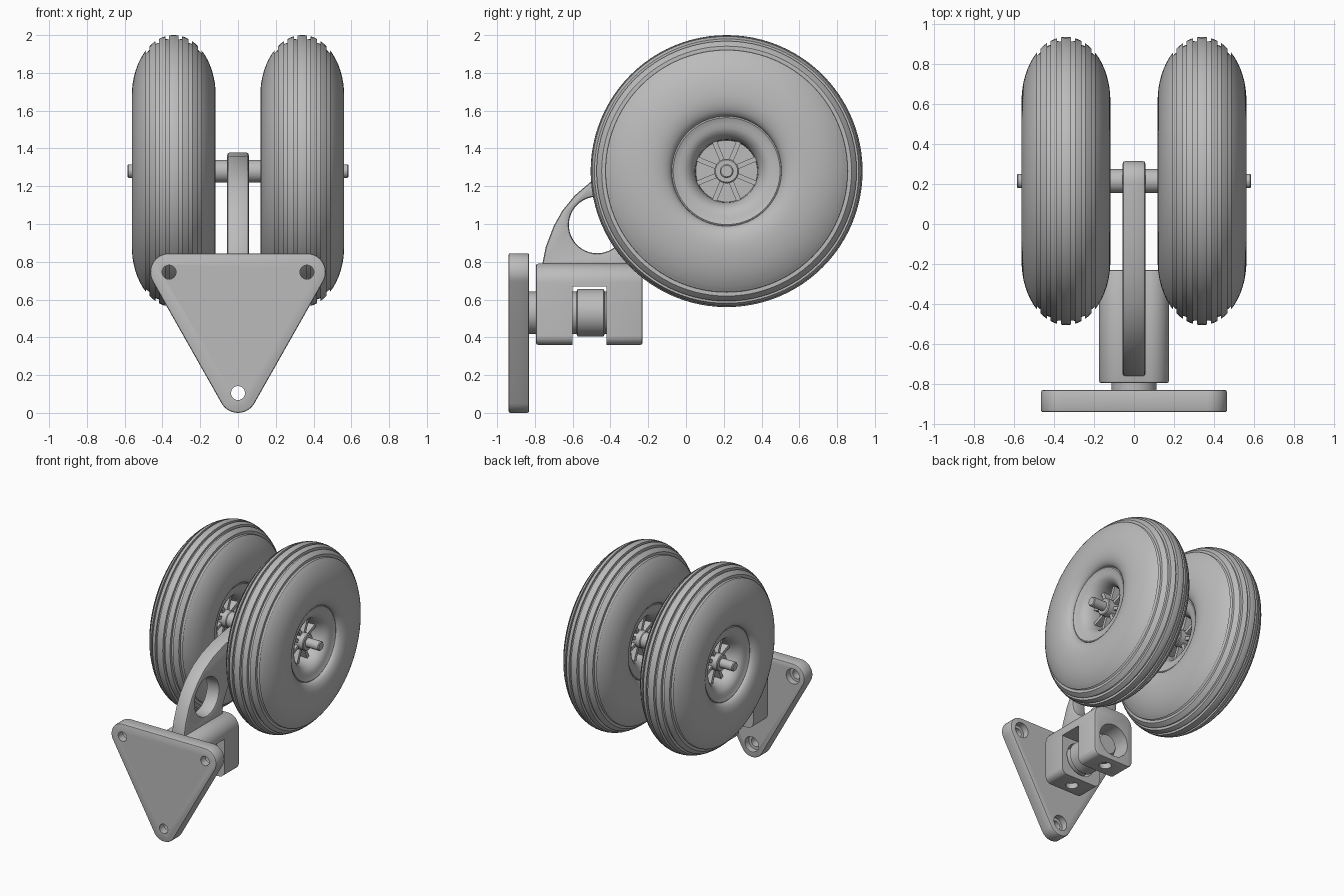
import bpy, bmesh
from math import sin, cos, pi, sqrt, radians
from mathutils import Matrix, Vector

if "Cube" in bpy.data.objects:
    bpy.data.objects.remove(bpy.data.objects["Cube"], do_unlink=True)

grey = bpy.data.materials.new("grey_metal")
grey.use_nodes = True
COL = (0.5, 0.5, 0.5, 1)
grey.diffuse_color = COL
grey.node_tree.nodes["Principled BSDF"].inputs["Base Color"].default_value = COL

HUB_Y, HUB_Z, WHEEL_X, PIN_Z = 0.215, 1.28, 0.34, 0.53


def finish(bm, name):
    bmesh.ops.remove_doubles(bm, verts=bm.verts, dist=1e-5)
    bmesh.ops.recalc_face_normals(bm, faces=bm.faces)
    me = bpy.data.meshes.new(name)
    bm.to_mesh(me)
    bm.free()
    me.materials.append(grey)
    ob = bpy.data.objects.new(name, me)
    bpy.context.collection.objects.link(ob)
    return ob


def select(ob):
    bpy.ops.object.select_all(action='DESELECT')
    ob.select_set(True)
    bpy.context.view_layer.objects.active = ob


def smooth(ob, angle=32):
    select(ob)
    bpy.ops.object.shade_smooth_by_angle(angle=radians(angle))


def lathe(name, profile, axis='X', loc=(0, 0, 0), steps=96):
    """Spin (along, radius) points round an axis."""
    bm = bmesh.new()
    i = 'XYZ'.index(axis)
    direction = Vector([float(k == i) for k in range(3)])
    out = Vector((0, 0, 1)) if axis != 'Z' else Vector((1, 0, 0))
    vs = [bm.verts.new(direction * a + out * r) for a, r in profile]
    es = [bm.edges.new(p) for p in zip(vs, vs[1:])]
    bmesh.ops.spin(bm, geom=vs + es, axis=direction, cent=(0, 0, 0),
                   angle=2 * pi, steps=steps)
    ob = finish(bm, name)
    ob.data.transform(Matrix.Translation(loc))
    return ob


def rod(name, a, b, r, axis, loc, c=0.006):
    return lathe(name, [(a, 0), (a, r - c), (a + c, r), (b - c, r), (b, r - c), (b, 0)],
                 axis, loc, 48)


def prism(name, outline, a, b, axis):
    """Extrude an outline along X (points y, z) or Y (points x, z)."""
    bm = bmesh.new()
    place = (lambda p, t: (t, *p)) if axis == 'X' else (lambda p, t: (p[0], t, p[1]))
    f = bm.faces.new([bm.verts.new(place(p, a)) for p in outline])
    new = bmesh.ops.extrude_face_region(bm, geom=[f])["geom"]
    bmesh.ops.translate(bm, verts=[g for g in new if isinstance(g, bmesh.types.BMVert)],
                        vec=place((0, 0), b - a))
    return finish(bm, name)


def arc(cx, cy, r, a0, a1, n=12):
    return [(cx + r * cos(radians(a0 + (a1 - a0) * i / n)),
             cy + r * sin(radians(a0 + (a1 - a0) * i / n))) for i in range(n + 1)]


def modify(ob, kind, **props):
    m = ob.modifiers.new(kind.title(), kind)
    for k, v in props.items():
        setattr(m, k, v)
    select(ob)
    bpy.ops.object.modifier_apply(modifier=m.name)


def cut(ob, cutters):
    for c in cutters:
        modify(ob, 'BOOLEAN', object=c, operation='DIFFERENCE', solver='EXACT')
        bpy.data.objects.remove(c, do_unlink=True)


def bevel(ob, width):
    modify(ob, 'BEVEL', width=width, segments=2, limit_method='ANGLE',
           angle_limit=radians(40))


# Tyre section: rounded sidewall and crown, with square tread grooves
def crown(w):
    return 0.40 + 0.32 * sqrt(max(0, 1 - (w / 0.222) ** 2))


half = [(0, 0.72), (0.012, crown(0.012))]
for g in (0.035, 0.087, 0.137):
    a, b = g - 0.009, g + 0.009
    half += [(a, crown(a)), (a, crown(a) - 0.02), (b, crown(b) - 0.015), (b, crown(b)),
             (b + 0.015, crown(b + 0.015))]
half += [(0.222 * cos(radians(t)), 0.40 + 0.32 * sin(radians(t))) for t in range(42, -1, -6)]
half += [(0.222 - 0.055 * (1 - cos(radians(t))), 0.40 - 0.11 * sin(radians(t)))
         for t in range(15, 91, 15)]
tyre = [(-w, r) for w, r in reversed(half[1:])] + half

# Rim: raised lip, rounded dish, flat web
dish = [(0.15, 0.295), (0.172, 0.29), (0.176, 0.283), (0.172, 0.275), (0.165, 0.25)]
dish += [(0.06 + 0.105 * cos(radians(t)), 0.25 - 0.085 * sin(radians(t)))
         for t in range(15, 91, 15)]
dish += [(0.03, 0.163), (0.03, 0)]
rim = [(-w, r) for w, r in reversed(dish[:-1])]
rim = [(-0.03, 0)] + rim[::1][0:] + dish

for side, sx in (("left", 1), ("right", -1)):
    centre = (sx * WHEEL_X, HUB_Y, HUB_Z)
    smooth(lathe(side + "_tyre", tyre, 'X', centre))
    smooth(lathe(side + "_rim", rim, 'X', centre))
    smooth(rod(side + "_hub", -0.13, 0.13, 0.065, 'X', centre))
    # Eight radial ribs on both sides of the web
    bm = bmesh.new()
    for k in range(8):
        turn = Matrix.Rotation(k * pi / 4 + pi / 8, 4, 'X')
        bmesh.ops.create_cube(bm, size=1, matrix=Matrix.Translation(centre) @ turn
                              @ Matrix.Translation((0, 0, 0.11))
                              @ Matrix.Diagonal((0.17, 0.026, 0.12, 1)))
    finish(bm, side + "_rim_ribs")

# Axle
hub = (0, HUB_Y, HUB_Z)
smooth(rod("axle", -0.585, 0.585, 0.036, 'X', hub))
smooth(rod("axle_sleeve", -0.22, 0.22, 0.06, 'X', hub))

# Curved arm with a round opening
outline = [(-0.76, 0.70), (-0.76, 0.79), (-0.742, 0.88), (-0.70, 0.99), (-0.655, 1.07),
           (-0.59, 1.15), (-0.5, 1.227), (-0.39, 1.285), (-0.25, 1.33), (-0.08, 1.36)]
outline += arc(HUB_Y, HUB_Z, 0.1, 95, -75)
outline += [(0.06, 1.14), (-0.09, 1.07), (-0.2, 0.97), (-0.26, 0.86), (-0.28, 0.70)]
arm = prism("arm", outline, -0.057, 0.057, 'X')
cut(arm, [lathe("opening", [(-0.2, 0), (-0.2, 0.15), (0.2, 0.15), (0.2, 0)],
                'X', (0, -0.47, 0.995), 48)])
bevel(arm, 0.014)
smooth(arm)

# Housing: rounded block, bored lengthwise, with a side slot and bottom holes
section = (arc(0.075, 0.69, 0.1, 0, 90) + arc(-0.075, 0.69, 0.1, 90, 180)
           + arc(-0.125, 0.41, 0.05, 180, 270) + arc(0.125, 0.41, 0.05, 270, 360))
housing = prism("housing", section, -0.795, -0.23, 'Y')
bevel(housing, 0.012)
slot = [(-0.60, 0.2), (-0.42, 0.2), (-0.42, 0.67), (-0.60, 0.67)]
cut(housing, [prism("slot", slot, -0.4, 0.4, 'X'),
              rod("bore", -0.75, -0.1, 0.13, 'Y', (0, 0, PIN_Z))]
    + [rod("bottom_hole", 0.2, PIN_Z, 0.045, 'Z', (0, y, 0)) for y in (-0.7, -0.325)])
smooth(housing)

# Swivel pin with collars
pin = [(-0.85, 0), (-0.85, 0.112), (-0.62, 0.112), (-0.58, 0.112), (-0.574, 0.125),
       (-0.436, 0.125), (-0.43, 0.112), (-0.36, 0.112), (-0.36, 0.085), (-0.31, 0.085),
       (-0.30, 0.075), (-0.30, 0)]
smooth(lathe("swivel_pin", pin, 'Y', (0, 0, PIN_Z), 64))

# Mounting plate: rounded triangle with counterbored holes
holes = [(0.365, 0.745), (-0.365, 0.745), (0, 0.105)]
plate = prism("mounting_plate", arc(0.365, 0.745, 0.1, -30, 90)
              + arc(-0.365, 0.745, 0.1, 90, 210) + arc(0, 0.1, 0.1, 210, 330),
              -0.94, -0.83, 'Y')
bevel(plate, 0.01)
for x, z in holes:
    step = [(-1.0, 0), (-1.0, 0.037), (-0.88, 0.037), (-0.88, 0.06), (-0.7, 0.06), (-0.7, 0)]
    cut(plate, [lathe("bolt_hole", step, 'Y', (x, 0, z), 40)])
smooth(plate)
